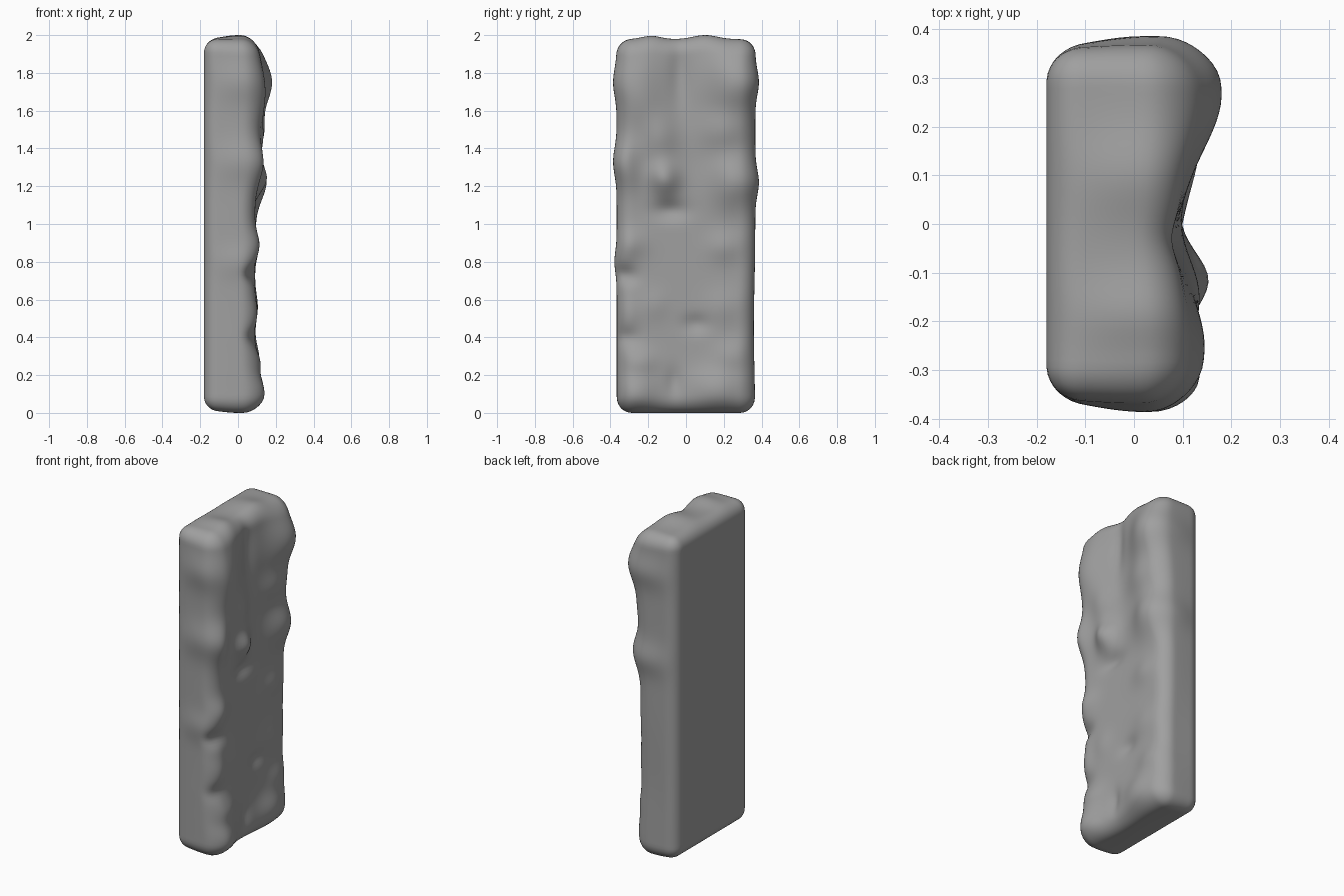
import bpy, bmesh
from math import exp
from mathutils import Vector

cube = bpy.data.objects.get("Cube")
if cube:
    bpy.data.objects.remove(cube, do_unlink=True)

LO = Vector((-0.18, -0.36, 0.015))
HI = Vector((0.09, 0.36, 1.978))
CUTS = (16, 44, 110)

# Lumps and hollows of the rough face: y, z, height, y spread, z spread
LUMPS = [
    (0.25, 1.75, 0.09, 0.15, 0.17), (-0.24, 1.70, 0.055, 0.13, 0.22),
    (-0.03, 1.80, -0.02, 0.05, 0.18), (-0.11, 1.24, 0.06, 0.075, 0.09),
    (-0.13, 1.45, 0.035, 0.09, 0.13), (-0.31, 1.32, 0.045, 0.09, 0.13),
    (0.24, 1.23, 0.062, 0.12, 0.14), (0.20, 1.49, 0.04, 0.13, 0.11),
    (-0.08, 1.07, -0.025, 0.09, 0.05), (-0.30, 0.89, 0.025, 0.09, 0.08),
    (-0.31, 0.73, -0.03, 0.06, 0.05), (0.20, 0.88, 0.02, 0.09, 0.08),
    (0.05, 0.47, -0.02, 0.07, 0.05), (-0.16, 0.57, 0.012, 0.07, 0.08),
    (-0.30, 0.53, 0.012, 0.07, 0.08), (0.20, 0.56, 0.015, 0.10, 0.09),
    (-0.31, 0.40, -0.02, 0.06, 0.05), (-0.26, 0.11, 0.05, 0.11, 0.10),
    (-0.24, 0.27, 0.025, 0.09, 0.07), (0.17, 0.13, 0.045, 0.14, 0.10),
    (0.24, 0.30, 0.02, 0.09, 0.08), (-0.06, 0.17, -0.015, 0.04, 0.07),
]
# Swellings of the long edges (z, height, spread) and of the top (y, height, spread)
LEFT_EDGE = [(1.75, 0.019, 0.09), (1.22, 0.019, 0.09), (0.45, -0.008, 0.3)]
RIGHT_EDGE = [(1.75, 0.019, 0.10), (1.33, 0.019, 0.10), (0.80, 0.012, 0.08)]
TOP_EDGE = [(-0.18, 0.018, 0.07), (0.10, 0.022, 0.09)]


def bell(d, spread):
    return exp(-(d / spread) ** 2)


def swell(t, bells):
    return sum(h * bell(t - c, s) for c, h, s in bells)


def smooth(t):
    t = min(max(t, 0), 1)
    return t * t * (3 - 2 * t)


def rounded(p):
    # wider rounding toward the rough face
    r = 0.07 + 0.015 * smooth((p.x - LO.x) / (HI.x - LO.x))
    core = Vector([min(max(p[i], LO[i] + r), HI[i] - r) for i in range(3)])
    d = p - core
    return core + d.normalized() * r if d.length > 0 else p


# Block, sliced into an even grid
bm = bmesh.new()
bmesh.ops.create_cube(bm, size=1)
for v in bm.verts:
    v.co = Vector([LO[i] if v.co[i] < 0 else HI[i] for i in range(3)])
for axis, n in enumerate(CUTS):
    normal = Vector((0, 0, 0))
    normal[axis] = 1
    for k in range(1, n):
        at = LO + (HI - LO) * (k / n)
        bmesh.ops.bisect_plane(bm, geom=bm.verts[:] + bm.edges[:] + bm.faces[:],
                               plane_co=at, plane_no=normal, dist=0.00001)

# Round the edges, then raise the rough face and swell the sides
for v in bm.verts:
    p = rounded(v.co.copy())
    y, z = p.y, p.z
    face = smooth((p.x + 0.13) / 0.19)
    side = smooth((p.x + 0.19) / 0.19)
    p.x += face * sum(h * bell(y - cy, sy) * bell(z - cz, sz)
                      for cy, cz, h, sy, sz in LUMPS)
    out = swell(z, LEFT_EDGE if y > 0 else RIGHT_EDGE) + 0.007
    p.y += side * out * y / HI.y
    p.z += side * (swell(y, TOP_EDGE) * smooth((z - 1.7) / 0.28)
                   - 0.015 * smooth((0.2 - z) / 0.18))
    v.co = p

bmesh.ops.recalc_face_normals(bm, faces=bm.faces[:])
mesh = bpy.data.meshes.new("rock_slab")
bm.to_mesh(mesh)
bm.free()
slab = bpy.data.objects.new("rock_slab", mesh)
bpy.context.collection.objects.link(slab)

# Stone colour
stone = bpy.data.materials.new("grey stone")
stone.use_nodes = True
grey = (0.35, 0.35, 0.35, 1)
stone.diffuse_color = grey
stone.node_tree.nodes["Principled BSDF"].inputs["Base Color"].default_value = grey
mesh.materials.append(stone)

bpy.ops.object.select_all(action='DESELECT')
slab.select_set(True)
bpy.context.view_layer.objects.active = slab
bpy.ops.object.shade_smooth()
